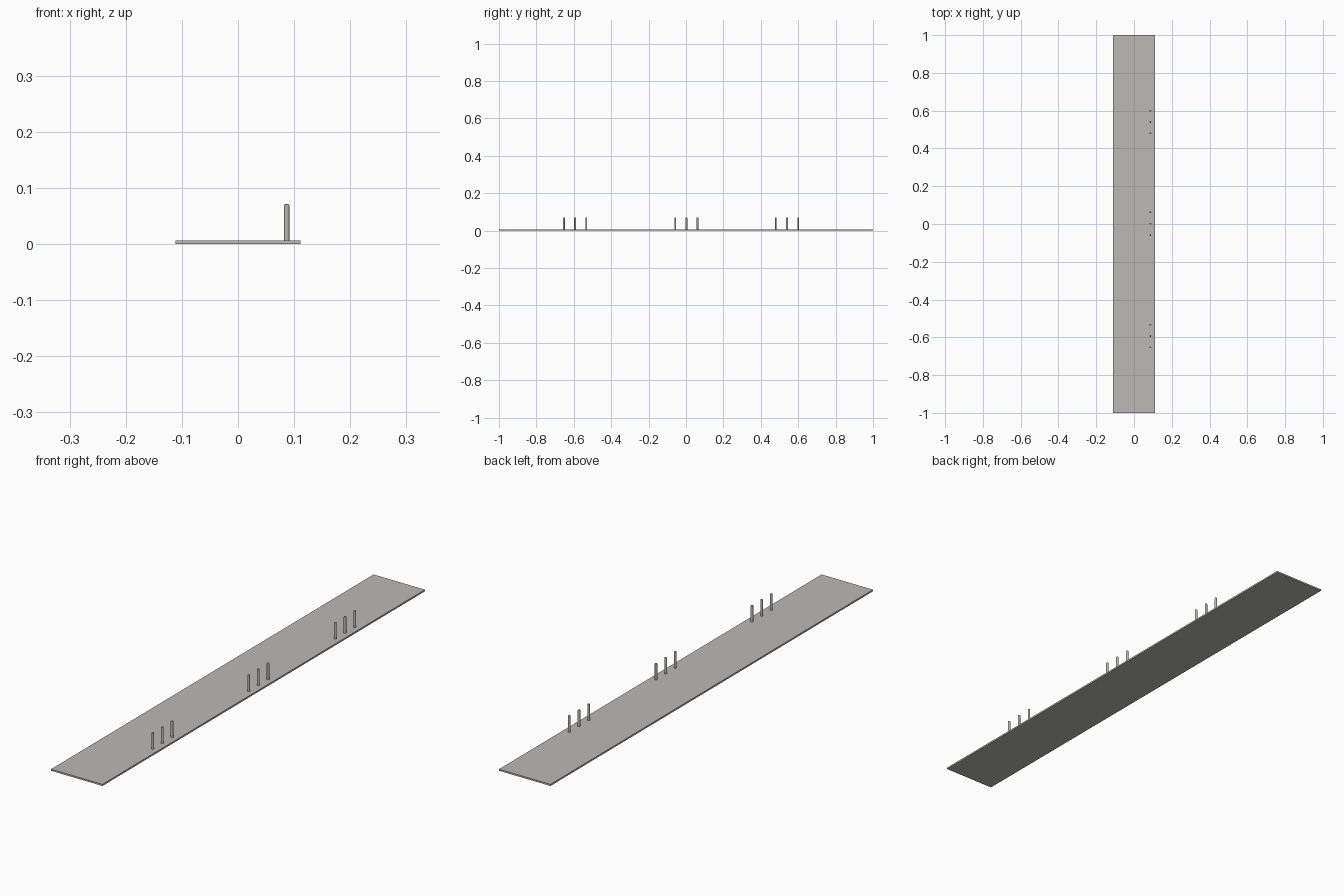
import bpy, bmesh

if "Cube" in bpy.data.objects:
    bpy.data.objects.remove(bpy.data.objects["Cube"])

PLATE_W, PLATE_L, PLATE_T = 0.223, 2.0, 0.0065
PEG_X, PEG_R, PEG_TOP = 0.0868, 0.0048, 0.071
PEG_SPACING = 0.06
GROUPS = {"front": -0.593, "middle": 0.002, "back": 0.54}

# Warm dark grey finish
finish = bpy.data.materials.new("warm_grey")
finish.diffuse_color = (0.50, 0.49, 0.46, 1)
finish.use_nodes = True
finish.node_tree.nodes["Principled BSDF"].inputs["Base Color"].default_value = finish.diffuse_color


def add_object(name, bm):
    bmesh.ops.recalc_face_normals(bm, faces=bm.faces)
    mesh = bpy.data.meshes.new(name)
    bm.to_mesh(mesh)
    bm.free()
    mesh.materials.append(finish)
    obj = bpy.data.objects.new(name, mesh)
    bpy.context.collection.objects.link(obj)
    return obj


# Long flat shelf board
bm = bmesh.new()
bmesh.ops.create_cube(bm, size=1)
for v in bm.verts:
    v.co = (v.co.x * PLATE_W, v.co.y * PLATE_L, (v.co.z + 0.5) * PLATE_T)
add_object("shelf_board", bm)


# Upright faceted peg with a softened tip, seated inside the board
def add_peg(name, y):
    bm = bmesh.new()
    base = PLATE_T * 0.5
    height = PEG_TOP - base
    bmesh.ops.create_cone(bm, cap_ends=True, segments=12, radius1=PEG_R,
                          radius2=PEG_R, depth=height)
    rim = [e for e in bm.edges if all(v.co.z > 0 for v in e.verts)]
    bmesh.ops.bevel(bm, geom=rim, offset=0.0025, segments=2, profile=0.5,
                    affect='EDGES')
    obj = add_object(name, bm)
    obj.location = (PEG_X, y, base + height / 2)


# Three groups of three pegs along one edge
for group, centre in GROUPS.items():
    for i in range(3):
        add_peg(f"{group}_peg_{i + 1}", centre + (i - 1) * PEG_SPACING)
